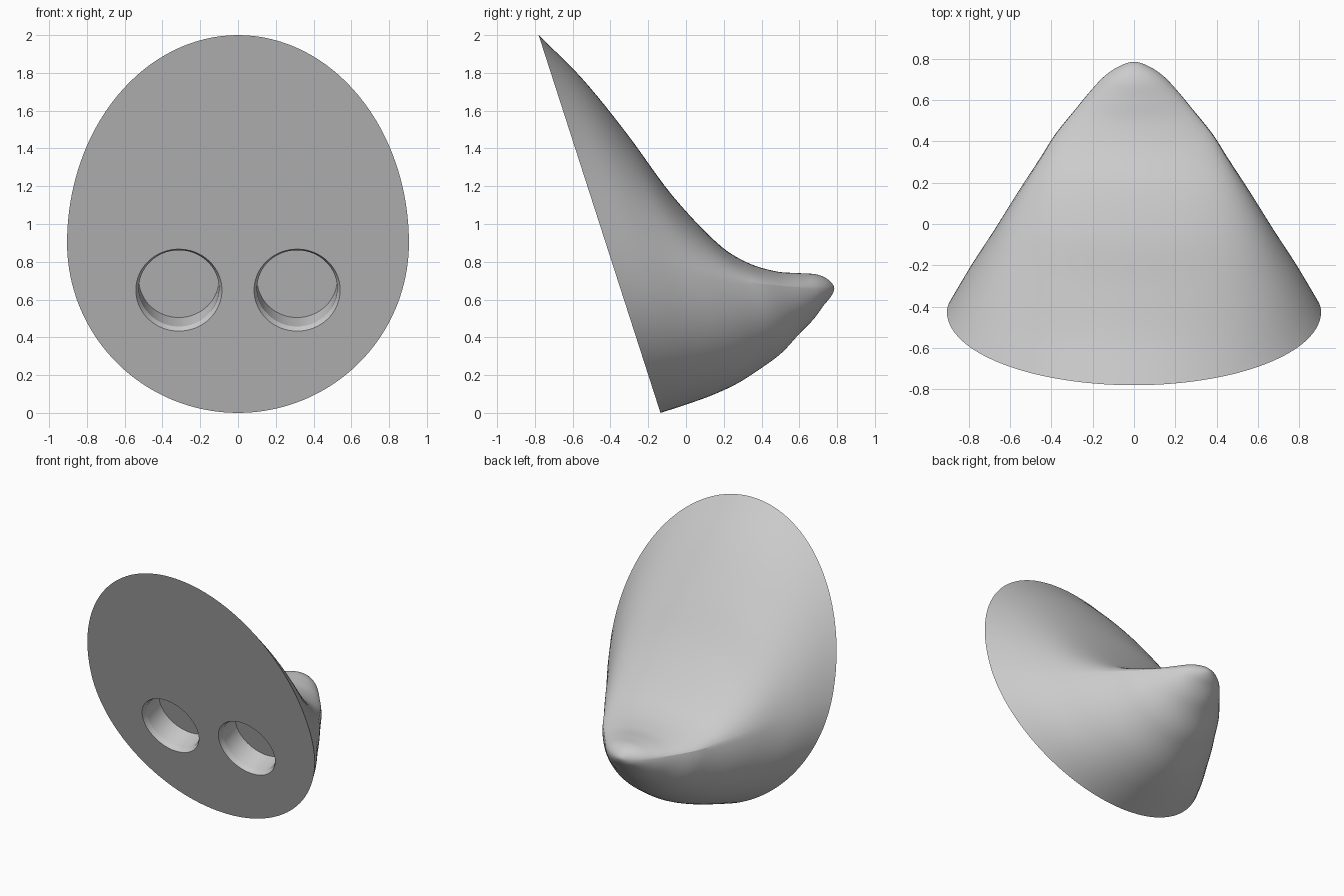
import bpy
import bmesh
from math import sin, cos, pi
from mathutils import Vector, Matrix

cube = bpy.data.objects.get("Cube")
if cube:
    bpy.data.objects.remove(cube, do_unlink=True)

SEGMENTS, STEPS = 128, 6
TIP_Y, TIP_Z, RIM_Z = 0.785, 0.66, 0.9

# Sections from the flat face to the tip: (progress, half width, top z, bottom z)
SECTIONS = [Vector(r) for r in (
    (0.00, 0.905, 2.000, 0.000), (0.15, 0.800, 1.765, 0.045),
    (0.30, 0.685, 1.475, 0.095), (0.45, 0.575, 1.155, 0.160),
    (0.60, 0.460, 0.905, 0.250), (0.70, 0.385, 0.800, 0.320),
    (0.80, 0.290, 0.750, 0.420), (0.88, 0.212, 0.740, 0.495),
    (0.94, 0.145, 0.733, 0.570), (0.98, 0.075, 0.705, 0.615),
    (1.00, 0.000, TIP_Z, TIP_Z))]


def plane_y(z):
    """Depth of the slanted flat face at a height."""
    return -0.135 - 0.3225 * z


def smooth_sections():
    """Catmull-Rom spline through the sections, mirrored past the tip."""
    h, w, top, bottom = SECTIONS[-2]
    pts = [2 * SECTIONS[0] - SECTIONS[1]] + SECTIONS + [Vector((h, -w, bottom, top))]
    for a, b, c, d in zip(pts, pts[1:], pts[2:], pts[3:]):
        for i in range(STEPS):
            t = i / STEPS
            yield (b * 2 + (c - a) * t + (a * 2 - b * 5 + c * 4 - d) * t ** 2
                   + (b * 3 - a - c * 3 + d) * t ** 3) / 2


def loft(bm, rings):
    """Join successive rings of vertices with quads."""
    for low, high in zip(rings, rings[1:]):
        n = len(low)
        for i in range(n):
            j = (i + 1) % n
            bm.faces.new((low[i], low[j], high[j], high[i]))


def finish(bm, name):
    bmesh.ops.recalc_face_normals(bm, faces=bm.faces[:])
    mesh = bpy.data.meshes.new(name)
    bm.to_mesh(mesh)
    bm.free()
    obj = bpy.data.objects.new(name, mesh)
    bpy.context.collection.objects.link(obj)
    return obj


# Nose body: egg-shaped flat face drawn out to a rounded tip
bm = bmesh.new()
rings = []
for h, width, top, bottom in smooth_sections():
    middle = TIP_Z + (RIM_Z - TIP_Z) * (1 - h) ** 2
    ring = []
    for i in range(SEGMENTS):
        a = 2 * pi * i / SEGMENTS
        s = sin(a)
        rim_z = RIM_Z + s * (2 - RIM_Z if s > 0 else RIM_Z)
        z = middle + s * (top - middle if s > 0 else middle - bottom)
        y = plane_y(rim_z) * (1 - h) + TIP_Y * h
        ring.append(bm.verts.new((width * cos(a), y, z)))
    rings.append(ring)
loft(bm, rings)
bm.faces.new(rings[0])
tip = bm.verts.new((0, TIP_Y, TIP_Z))
for i in range(SEGMENTS):
    bm.faces.new((rings[-1][i], rings[-1][(i + 1) % SEGMENTS], tip))
nose = finish(bm, "nose_body")

# Nostril cutters: round sockets with a chamfered lip, square to the flat face
inward = Vector((0, 1, 0.3225)).normalized()
turn = inward.to_track_quat('Z', 'Y').to_matrix().to_4x4()
bm = bmesh.new()
for side in (-1, 1):
    place = Matrix.Translation((side * 0.313, plane_y(0.65), 0.65)) @ turn
    rings = [[bm.verts.new(place @ Vector((r * cos(2 * pi * i / 64),
                                           r * sin(2 * pi * i / 64), depth)))
              for i in range(64)]
             for r, depth in ((0.236, -0.015), (0.212, 0.03), (0.212, 0.185))]
    loft(bm, rings)
    bm.faces.new(rings[0])
    bm.faces.new(rings[-1])
cutter = finish(bm, "nostril_cutter")
cutter.hide_render = True

# Cut the nostrils
bpy.ops.object.select_all(action='DESELECT')
bpy.context.view_layer.objects.active = nose
nose.select_set(True)
cut = nose.modifiers.new("nostrils", 'BOOLEAN')
cut.operation = 'DIFFERENCE'
cut.solver = 'EXACT'
cut.object = cutter
bpy.ops.object.modifier_apply(modifier=cut.name)
bpy.data.objects.remove(cutter, do_unlink=True)

# Plain grey finish, smooth with crisp edges
grey = bpy.data.materials.new("light_grey")
grey.use_nodes = True
colour = (0.6, 0.6, 0.6, 1)
grey.diffuse_color = colour
grey.node_tree.nodes["Principled BSDF"].inputs["Base Color"].default_value = colour
nose.data.materials.clear()
nose.data.materials.append(grey)
bpy.ops.object.shade_smooth_by_angle(angle=pi / 9)
